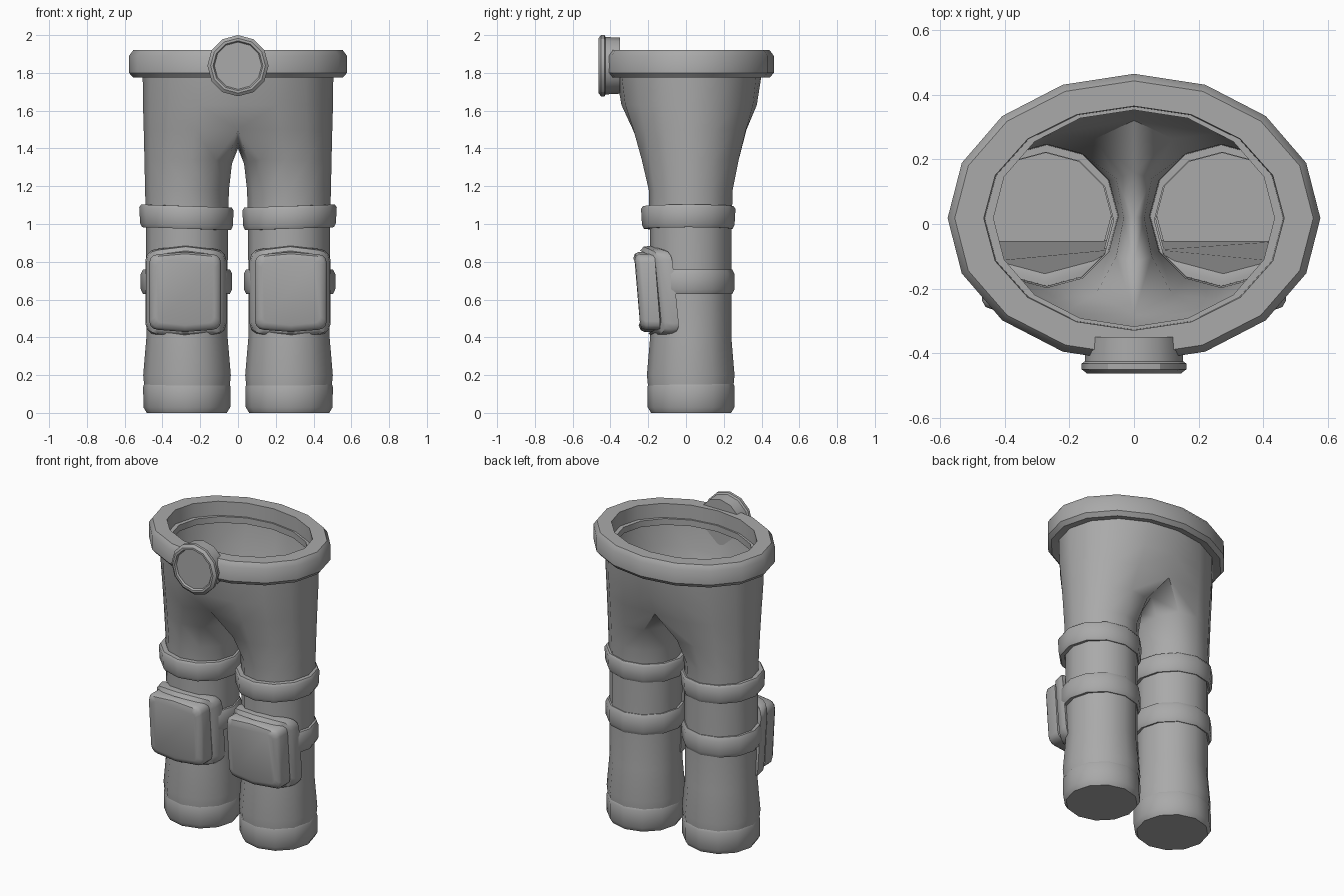
import bpy, bmesh, math
from math import cos, sin, pi, radians

if "Cube" in bpy.data.objects:
    bpy.data.objects.remove(bpy.data.objects["Cube"])

fabric = bpy.data.materials.new("grey_fabric")
fabric.diffuse_color = (0.4, 0.4, 0.4, 1)
fabric.use_nodes = True
fabric.node_tree.nodes["Principled BSDF"].inputs["Base Color"].default_value = fabric.diffuse_color
LEG_X, LEG_Y = 0.27, 0.025


def finish(name, bm, mirror=False, angle=40):
    """Turn a bmesh into a smooth-shaded object, optionally mirrored in x."""
    bmesh.ops.recalc_face_normals(bm, faces=bm.faces)
    me = bpy.data.meshes.new(name)
    bm.to_mesh(me)
    bm.free()
    me.materials.append(fabric)
    ob = bpy.data.objects.new(name, me)
    bpy.context.collection.objects.link(ob)
    bpy.ops.object.select_all(action='DESELECT')
    ob.select_set(True)
    bpy.context.view_layer.objects.active = ob
    bpy.ops.object.shade_smooth_by_angle(angle=radians(angle))
    if mirror:
        mod = ob.modifiers.new("mirror", 'MIRROR')
        mod.merge_threshold = 0.002
    return ob


def bridge(bm, a, b):
    n = len(a)
    for i in range(n):
        bm.faces.new((a[i], a[(i + 1) % n], b[(i + 1) % n], b[i]))


def loft(rings, cap=(False, False), loop=False):
    """Bridge rings of points; loop joins the last ring to the first."""
    bm = bmesh.new()
    vs = [[bm.verts.new(p) for p in r] for r in rings]
    for a, b in zip(vs, vs[1:]):
        bridge(bm, a, b)
    if loop:
        bridge(bm, vs[-1], vs[0])
    if cap[0]:
        bm.faces.new(vs[0])
    if cap[1]:
        bm.faces.new(vs[-1])
    return bm


def ellipse(cx, cy, rx, ry, z, n, tilt=0):
    return [(cx + rx * cos(2 * pi * i / n), cy + ry * sin(2 * pi * i / n),
             z + tilt * cos(2 * pi * i / n)) for i in range(n)]


# Trousers: one leg with 12 columns; nine outer columns run up to the waist,
# the other three end on the crotch seam
def waist_point(k):
    a = radians(22.5 * k)
    return (0.505 * cos(a), 0.015 + 0.39 * sin(a))


bm = bmesh.new()
rows = []
for z, r in ((0.02, 0.21), (0.1, 0.222), (0.2, 0.232), (0.4, 0.215),
             (0.7, 0.215), (1.0, 0.217), (1.18, 0.222)):
    rows.append([bm.verts.new(p) for p in ellipse(LEG_X, LEG_Y, r, r, z, 12)])
inner = {0: {5: (0.055, 0.14, 1.33), 6: (0.032, 0.02, 1.32), 7: (0.055, -0.10, 1.33)},
         1: {5: (0, 0.16, 1.44), 6: (0, 0.02, 1.40), 7: (0, -0.12, 1.44)}}
for level, (z, t) in enumerate(((1.34, 0.25), (1.5, 0.55), (1.63, 0.84), (1.82, 1.0))):
    row = []
    for i in range(12):
        k = i if i <= 4 else i - 12
        if abs(k) <= 4:
            a = radians(30 * k)
            lx, ly = LEG_X + 0.222 * cos(a), LEG_Y + 0.222 * sin(a)
            wx, wy = waist_point(k)
            x = lx + (wx - lx) * t
            if abs(k) == 4 and level:
                x = 0
            row.append(bm.verts.new((x, ly + (wy - ly) * t, z)))
        elif level < 2:
            row.append(bm.verts.new(inner[level][i]))
        else:
            row.append(None)
    rows.append(row)
for a, b in zip(rows, rows[1:]):
    for i in range(12):
        j = (i + 1) % 12
        quad = (a[i], a[j], b[j], b[i])
        if all(quad):
            bm.faces.new(quad)
bm.faces.new(rows[0])
finish("trousers", bm, True, 60)

# Belt: 16-sided ring with chamfered outer edges and an inner ledge
belt = [(0.435, 0.335, 1.79), (0.555, 0.425, 1.775), (0.577, 0.447, 1.80),
        (0.577, 0.447, 1.89), (0.555, 0.425, 1.92), (0.465, 0.347, 1.92),
        (0.462, 0.345, 1.83), (0.435, 0.335, 1.83)]
finish("belt", loft([ellipse(0, 0.018, rx, ry, z, 16) for rx, ry, z in belt], loop=True))

# Round buckle with a recessed face
buckle = [(0.148, -0.35), (0.152, -0.425), (0.162, -0.432), (0.162, -0.45),
          (0.145, -0.463), (0.132, -0.463), (0.125, -0.452)]
finish("buckle", loft([[(r * cos(2 * pi * (i + .5) / 12 + pi / 12), y,
                         1.838 + r * sin(2 * pi * (i + .5) / 12 + pi / 12))
                        for i in range(12)] for r, y in buckle], (True, True)), angle=30)


# Bands round each leg
def leg_band(name, profile, cy, tilt=0):
    rings = [ellipse(LEG_X + 0.003, cy, r, r, z, 12, tilt) for r, z in profile]
    finish(name, loft(rings, loop=True), True)


leg_band("thigh_band", [(0.21, 0.975), (0.235, 0.975), (0.245, 0.995), (0.25, 1.08),
                        (0.24, 1.095), (0.21, 1.095)], 0.012, 0.008)
leg_band("knee_strap", [(0.205, 0.63), (0.23, 0.63), (0.242, 0.655), (0.242, 0.735),
                        (0.23, 0.76), (0.205, 0.76)], 0.015)

# Trouser cuffs with a closed sole
cuff = [(0.212, 0.0), (0.23, 0.03), (0.231, 0.14), (0.224, 0.155), (0.20, 0.155)]
finish("cuff", loft([ellipse(LEG_X + 0.001, LEG_Y + 0.002, r, r, z, 12) for r, z in cuff],
                    (True, False)), True)


# Knee pads: rounded rectangles lofted forwards, curved and leaning
def pad_ring(cx, cz, hw, hh, y, corner, bend, arch, lean):
    pts = []
    for q, (sx, sz) in enumerate(((1, 1), (-1, 1), (-1, -1), (1, -1))):
        for s in range(4):
            a = pi / 2 * (q + s / 3)
            pts.append((sx * (hw - corner) + corner * cos(a),
                        sz * (hh - corner) + corner * sin(a)))
        if sz * sx > 0:  # middle of the top and bottom edges
            pts.append((0, sz * (hh + arch)))
    return [(cx + x, y + bend * (x / hw) ** 2 - lean * z, cz + z) for x, z in pts]


def knee_pad(name, cx, cz, layers, bend, arch, lean):
    rings = [pad_ring(cx, cz, hw, hh, y, c, bend, arch, lean) for hw, hh, y, c in layers]
    bm = loft(rings, (True, True))
    finish(name, bm, True)


knee_pad("knee_pad_base", 0.276, 0.64,
         [(0.212, 0.222, -0.13, 0.06), (0.214, 0.228, -0.155, 0.06),
          (0.208, 0.222, -0.20, 0.06), (0.185, 0.20, -0.222, 0.05)], 0.075, 0.018, 0.1)
knee_pad("knee_pad_front", 0.28, 0.64,
         [(0.19, 0.2, -0.16, 0.045), (0.19, 0.2, -0.235, 0.045),
          (0.18, 0.19, -0.255, 0.045), (0.155, 0.165, -0.265, 0.035)], 0.01, 0.012, 0.08)
